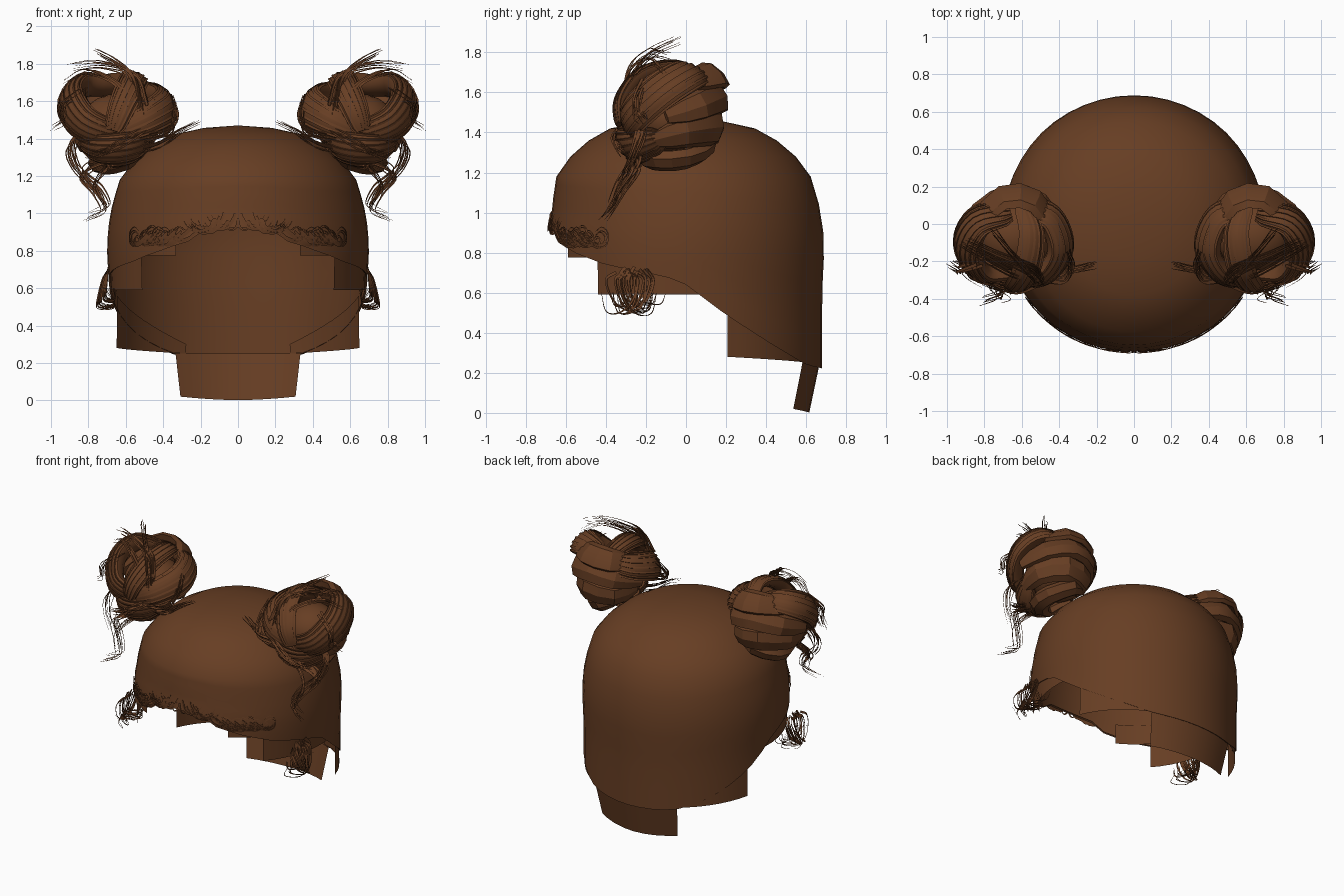
import bpy, bmesh, math, random
from mathutils import Vector

if "Cube" in bpy.data.objects:
    bpy.data.objects.remove(bpy.data.objects["Cube"])

random.seed(4)
brown = bpy.data.materials.new("brown hair")
brown.diffuse_color = (0.135, 0.048, 0.017, 1)
brown.use_nodes = True
brown.node_tree.nodes["Principled BSDF"].inputs["Base Color"].default_value = brown.diffuse_color


def finish(name, bm, mirror=False, angle=40):
    me = bpy.data.meshes.new(name)
    bm.to_mesh(me)
    bm.free()
    ob = bpy.data.objects.new(name, me)
    bpy.context.collection.objects.link(ob)
    me.materials.append(brown)
    bpy.ops.object.select_all(action='DESELECT')
    ob.select_set(True)
    bpy.context.view_layer.objects.active = ob
    bpy.ops.object.shade_smooth_by_angle(angle=math.radians(angle))
    if mirror:
        ob.modifiers.new("Mirror", 'MIRROR').use_mirror_merge = False
    return ob


def interp(table, v):
    for (a, p), (b, q) in zip(table, table[1:]):
        if v <= b:
            return p + (q - p) * max(0, (v - a) / (b - a))
    return table[-1][1]


def spline(pts, steps):
    """Catmull-Rom curve through the points."""
    p = [Vector(q) for q in pts]
    p = [2 * p[0] - p[1]] + p + [2 * p[-1] - p[-2]]
    out = []
    for i in range(1, len(p) - 2):
        a, b, c, d = p[i - 1:i + 3]
        for k in range(steps):
            t = k / steps
            out.append(0.5 * (2 * b + (c - a) * t + (2 * a - 5 * b + 4 * c - d) * t * t
                              + (3 * b - a - 3 * c + d) * t ** 3))
    return out + [p[-2]]


def frames(path, centre):
    for i, p in enumerate(path):
        t = (path[min(i + 1, len(path) - 1)] - path[max(i - 1, 0)]).normalized()
        n = p - centre
        n = (n - t * n.dot(t)).normalized()
        yield p, n, t.cross(n)


def sweep(bm, path, centre, w, th, sides, taper):
    """Elliptical tube with tapering ends, its flat side turned away from centre."""
    rings = []
    for i, (p, n, s) in enumerate(frames(path, centre)):
        k = taper(i / (len(path) - 1))
        rings.append([bm.verts.new(p + s * (w * k * math.cos(a)) + n * (th * k * math.sin(a)))
                      for a in (2 * math.pi * j / sides for j in range(sides))])
    for r, q in zip(rings, rings[1:]):
        for j in range(sides):
            bm.faces.new((r[j], r[j - 1], q[j - 1], q[j]))
    bm.faces.new(rings[0])
    bm.faces.new(rings[-1][::-1])


def wisp(bm, pts, w=0.006, steps=5, centre=Vector((0, 0, 0.9))):
    sweep(bm, spline(pts, steps), centre, w, 0.003, 3, lambda t: 1.05 - 0.9 * t)


# ---- Scalp cap: rounded shell with a fuller forehead and a hem that drops towards the back
PROFILE = [(0.22, 0.69), (0.6, 0.69), (0.8, 0.70), (0.92, 0.695), (1.05, 0.672), (1.18, 0.632),
           (1.28, 0.556), (1.36, 0.46), (1.42, 0.35), (1.457, 0.18), (1.47, 0.0)]
BULGE = [(1.02, 0.0), (1.18, 0.025), (1.42, 0.035), (1.47, 0.0)]
HEM = [(-0.69, 0.93), (-0.655, 0.91), (-0.63, 0.85), (-0.55, 0.80), (-0.4, 0.74), (-0.1, 0.68),
       (0.0, 0.64), (0.2, 0.49), (0.4, 0.36), (0.6, 0.24), (0.69, 0.22)]


def scalp(a, z, inset=0.0):
    r = interp(PROFILE, z) - inset + interp(BULGE, z) * max(0, math.cos(a))
    return Vector((r * math.sin(a), -r * 0.985 * math.cos(a), z))


bm = bmesh.new()
N, rows = 48, []
for i in range(N):
    a = 2 * math.pi * i / N
    hem = interp(HEM, -0.68 * math.cos(a))
    zs = [1.457, 1.42, 1.36, 1.28] + [1.18 + (hem - 1.18) * k / 7 for k in range(8)]
    rows.append([bm.verts.new(scalp(a, z)) for z in zs]
                + [bm.verts.new(scalp(a, hem + 0.005, 0.01))])
crown = bm.verts.new((0, 0, 1.47))
for i in range(N):
    r, q = rows[i - 1], rows[i]
    bm.faces.new((crown, r[0], q[0]))
    for k in range(len(r) - 1):
        bm.faces.new((r[k], r[k + 1], q[k + 1], q[k]))
finish("scalp_cap", bm, angle=60)


# ---- Flat hair panels hanging below the hem
def panel(name, a0, a1, top, bottom, inset_top, inset_bottom, mirror=True):
    bm = bmesh.new()
    cols = []
    for i in range(9):
        a = math.radians(a0 + (a1 - a0) * i / 8)
        lo = scalp(a, 0.3, inset_bottom)
        lo.z = bottom(i / 8)
        cols.append((bm.verts.new(scalp(a, top(i / 8), inset_top)), bm.verts.new(lo)))
    for c, d in zip(cols, cols[1:]):
        bm.faces.new((c[0], c[1], d[1], d[0]))
    finish(name, bm, mirror)


panel("temple_panel", 29, 51, lambda t: 0.92, lambda t: 0.775, 0.012, 0.005)
panel("sideburn_panel", 49, 99, lambda t: 0.85, lambda t: 0.59, 0.012, 0.012)
panel("neck_side_panel", 108, 156, lambda t: 0.56 - 0.26 * t, lambda t: 0.28 - 0.03 * t, 0.01, 0.008)
panel("nape_panel", 150.5, 209.5, lambda t: 0.25, lambda t: 0.02 - 0.018 * math.sin(math.pi * t),
      0.012, 0.065, mirror=False)

# ---- Buns: a core wrapped in thick locks; the front locks carry fine strands
C = Vector((0.64, -0.06, 1.47))
bm = bmesh.new()
bmesh.ops.create_icosphere(bm, subdivisions=3, radius=1)
for v in bm.verts:
    v.co = C + Vector((v.co.x * 0.21, v.co.y * 0.19, v.co.z * 0.17))
finish("bun_core", bm, True)

# name: (half width, half thickness, strand count, path)
LOCKS = {
    "outer_lock": (0.105, 0.06, 8, [(0.64, -0.27, 1.42), (0.81, -0.26, 1.48), (0.89, -0.13, 1.6),
                                    (0.83, 0.01, 1.68), (0.66, 0.06, 1.67)]),
    "inner_lock": (0.10, 0.06, 8, [(0.62, -0.29, 1.43), (0.48, -0.27, 1.5), (0.395, -0.13, 1.57),
                                   (0.45, 0.03, 1.62), (0.58, 0.08, 1.65)]),
    "lower_lock": (0.10, 0.06, 8, [(0.49, -0.17, 1.41), (0.58, -0.27, 1.36), (0.72, -0.26, 1.34),
                                   (0.82, -0.12, 1.37)]),
    "lower_back_lock": (0.09, 0.05, 0, [(0.82, -0.16, 1.36), (0.83, 0.0, 1.4), (0.70, 0.14, 1.42),
                                        (0.52, 0.1, 1.4), (0.45, -0.06, 1.42)]),
    "base_lock": (0.07, 0.05, 0, [(0.48, -0.1, 1.36), (0.6, -0.2, 1.28), (0.72, -0.13, 1.26),
                                  (0.73, 0.0, 1.27), (0.62, 0.1, 1.32), (0.5, 0.04, 1.37)]),
    "centre_lock": (0.075, 0.04, 7, [(0.66, -0.33, 1.44), (0.62, -0.32, 1.56), (0.57, -0.22, 1.68),
                                     (0.55, -0.05, 1.72), (0.6, 0.1, 1.66)]),
    "back_lock": (0.09, 0.05, 0, [(0.39, -0.04, 1.5), (0.5, 0.12, 1.55), (0.66, 0.155, 1.58),
                                  (0.83, 0.07, 1.54), (0.90, -0.1, 1.48)]),
    "top_lock": (0.09, 0.035, 0, [(0.43, -0.04, 1.62), (0.53, 0.12, 1.67), (0.7, 0.14, 1.69),
                                  (0.87, -0.02, 1.64)]),
}
for name, (w, th, count, pts) in LOCKS.items():
    path = spline(pts, 5 if count else 2)
    shape = lambda t: 0.5 + 0.5 * math.sin(math.pi * t) ** 0.6 if 0 < t < 1 else 0.45
    bm = bmesh.new()
    sweep(bm, path, C, w, th, 10 if count else 7, shape)
    for j in range(count):
        a = math.radians(15 + 150 * j / (count - 1))
        line = []
        for i, (p, n, s) in enumerate(frames(path, C)):
            k = shape(i / (len(path) - 1)) * 1.03
            b = a + 0.5 * (i / len(path) - 0.5)
            line.append(p + s * (w * k * math.cos(b)) + n * (th * k * math.sin(b)))
        sweep(bm, line, C, 0.008, 0.004, 3, lambda t: 1)
    finish("bun_" + name, bm, True, 40 if count else 25)


# ---- Loose wisps around the buns
def jitter(p, d):
    return Vector([c + random.uniform(-d, d) for c in p])


WISPS = [
    (7, [(0.52, -0.3, 1.52), (0.55, -0.27, 1.7), (0.64, -0.17, 1.8), (0.75, -0.04, 1.865)]),
    (7, [(0.5, -0.3, 1.6), (0.56, -0.24, 1.74), (0.74, -0.17, 1.8), (0.9, -0.1, 1.79)]),
    (5, [(0.56, -0.3, 1.6), (0.66, -0.25, 1.7), (0.8, -0.17, 1.75), (0.92, -0.1, 1.7)]),
    (8, [(0.82, -0.2, 1.65), (0.93, -0.24, 1.58), (0.93, -0.24, 1.5), (0.98, -0.21, 1.45)]),
    (9, [(0.82, -0.22, 1.45), (0.89, -0.24, 1.36), (0.87, -0.28, 1.25), (0.8, -0.32, 1.17)]),
    (8, [(0.68, -0.24, 1.3), (0.83, -0.25, 1.22), (0.75, -0.32, 1.12), (0.71, -0.37, 1.03),
         (0.81, -0.41, 0.98)]),
    (6, [(0.62, -0.24, 1.3), (0.71, -0.27, 1.24), (0.76, -0.32, 1.16), (0.72, -0.36, 1.06)]),
    (9, [(0.6, -0.22, 1.32), (0.44, -0.26, 1.36), (0.32, -0.25, 1.43), (0.22, -0.22, 1.48)]),
    (8, [(0.5, -0.28, 1.4), (0.37, -0.3, 1.44), (0.33, -0.22, 1.52), (0.35, -0.14, 1.62)]),
    (10, [(0.5, -0.3, 1.45), (0.62, -0.35, 1.38), (0.72, -0.34, 1.33), (0.8, -0.32, 1.3)]),
]
bm = bmesh.new()
for count, pts in WISPS:
    for _ in range(count):
        off = jitter((0, 0, 0), 0.022)
        wisp(bm, [jitter(p, 0.008) + off for p in pts], 0.011)
finish("bun_wisps", bm, True)

# ---- Curls in front of the ears: open loops sweeping down, outwards and back in
bm = bmesh.new()
for i in range(22):
    s = random.uniform(0.25, 1.0)
    y = random.uniform(-0.32, -0.22)
    d = random.choice((-1, 1)) * random.uniform(0.3, 1.0)
    wisp(bm, [(0.69, y - 0.04 * d, 0.74 - 0.05 * s), (0.69 + 0.03 * s, y - 0.09 * d, 0.66),
              (0.69 + 0.06 * s, y - 0.05 * d, 0.59 - 0.04 * s),
              (0.68 + 0.07 * s, y + 0.03 * d, 0.57 - 0.08 * s),
              (0.66, y + 0.11 * d, 0.56 - 0.06 * s), (0.62 + 0.1 * s, y + 0.14 * d, 0.6)], 0.01)
finish("ear_curls", bm, True)

# ---- Short curled hairs: hanging arcs mid-forehead, round curls at the temples
bm = bmesh.new()
for i in range(14):
    a, w = random.uniform(0.0, 0.3), random.uniform(0.03, 0.1)
    z = 0.925 - 0.3 * a * a + random.uniform(-0.02, 0.03)
    arc = [(-w, 0.06), (-0.7 * w, 0.02), (0, 0), (0.7 * w, 0.02), (w, 0.05)]
    wisp(bm, [scalp(a + u / 0.68, z + v, -0.006) for u, v in arc], 0.01, 3)
for i in range(22):
    a = random.uniform(0.42, 1.0)
    z = 0.835 + random.uniform(-0.015, 0.025) + 0.12 * max(0, 0.6 - a)
    r = random.uniform(0.02, 0.045)
    arc = [(-0.10, 0.05), (-0.05, 0.01)] + [(r * math.sin(t), r - r * math.cos(t))
                                            for t in (0, 1, 2, 3.1, 4.2)]
    wisp(bm, [scalp(a + u / 0.68, z + v, -0.006) for u, v in arc], 0.009, 3)
finish("hairline_curls", bm, True)
